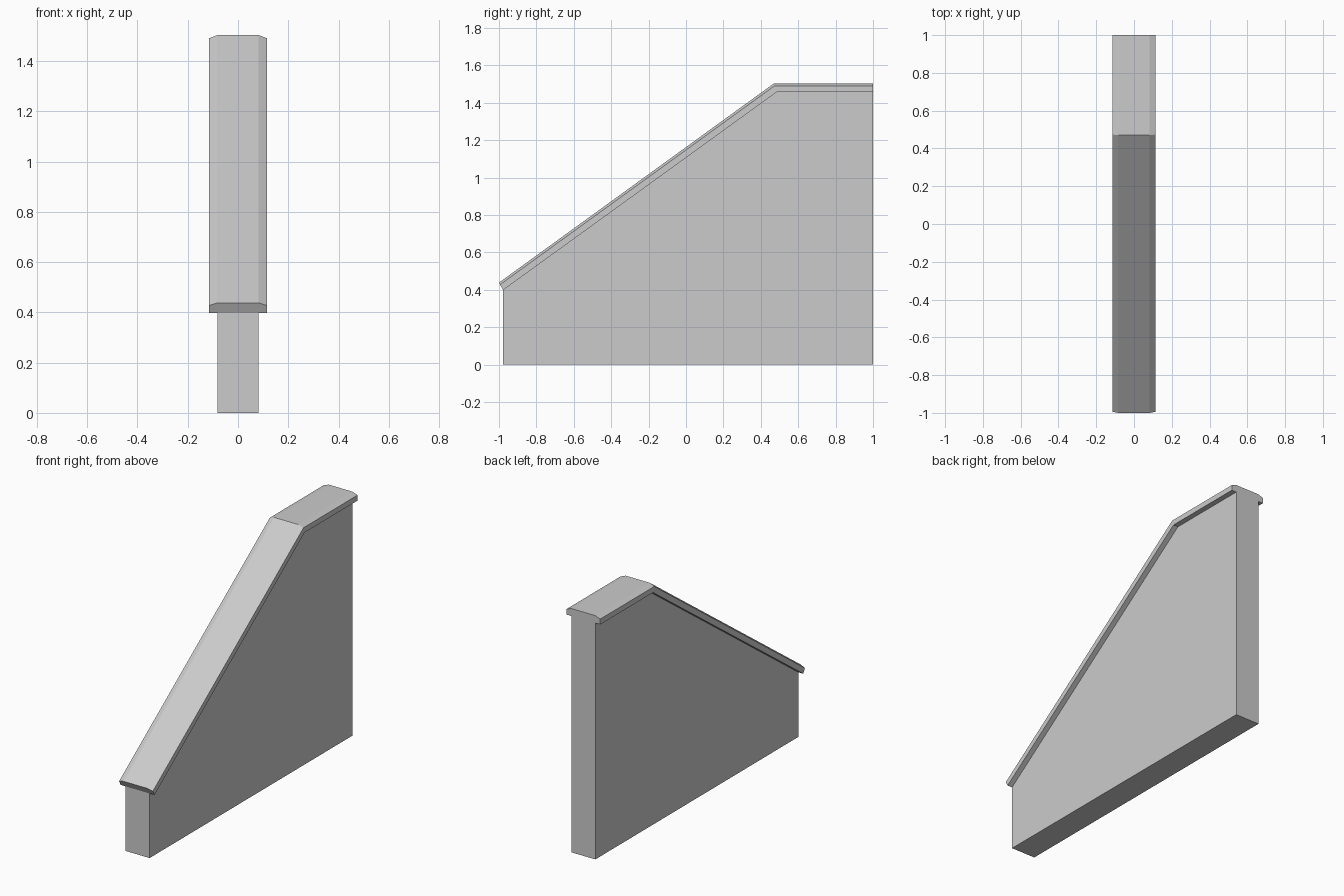
import bpy
import bmesh

cube = bpy.data.objects.get("Cube")
if cube:
    bpy.data.objects.remove(cube)

stone = bpy.data.materials.new("light grey stone")
stone.use_nodes = True
stone.diffuse_color = (0.6, 0.6, 0.6, 1)
stone.node_tree.nodes["Principled BSDF"].inputs["Base Color"].default_value = (0.6, 0.6, 0.6, 1)


def loft(name, sections):
    """Skin matching closed cross-sections and cap both ends."""
    bm = bmesh.new()
    rings = [[bm.verts.new(p) for p in section] for section in sections]
    for a, b in zip(rings, rings[1:]):
        for i in range(len(a)):
            j = (i + 1) % len(a)
            bm.faces.new((a[i], a[j], b[j], b[i]))
    bm.faces.new(rings[0])
    bm.faces.new(rings[-1])
    bmesh.ops.recalc_face_normals(bm, faces=bm.faces)
    mesh = bpy.data.meshes.new(name)
    bm.to_mesh(mesh)
    bm.free()
    mesh.materials.append(stone)
    obj = bpy.data.objects.new(name, mesh)
    bpy.context.collection.objects.link(obj)
    return obj


# Underside and top of the coping, from the low front end to the back (y, z)
under = [(-0.978, 0.398), (0.485, 1.457), (1.0, 1.457)]
over = [(-1.0, 0.438), (0.47, 1.503), (1.0, 1.503)]

# Wall with a sloped top that levels off at the back
outline = [(under[0][0], 0), *under, (1.0, 0)]
loft("wall", [[(x, y, z) for y, z in outline] for x in (-0.082, 0.082)])

# Overhanging coping: half width and height fraction of its cross-section
half = [(0.115, 0), (0.115, 0.73), (0.082, 1)]
profile = half + [(-x, t) for x, t in reversed(half)]
loft("coping", [
    [(x, u[0] + (o[0] - u[0]) * t, u[1] + (o[1] - u[1]) * t) for x, t in profile]
    for u, o in zip(under, over)
])
